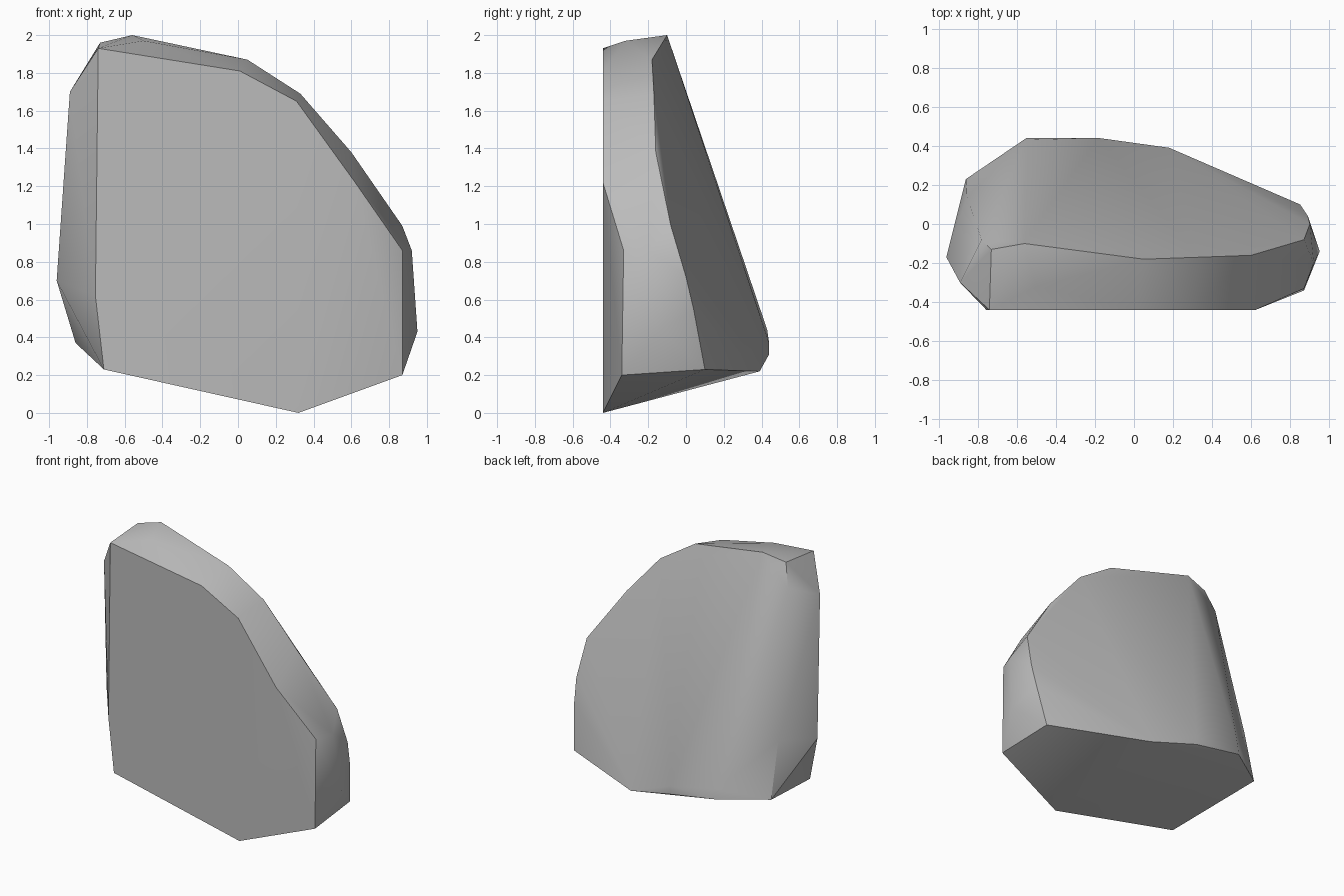
import bpy
import bmesh
import math

cube = bpy.data.objects.get("Cube")
if cube:
    bpy.data.objects.remove(cube, do_unlink=True)

# Stone colour
stone = bpy.data.materials.new("stone grey")
stone.use_nodes = True
grey = (0.5, 0.5, 0.5, 1)
stone.diffuse_color = grey
stone.node_tree.nodes["Principled BSDF"].inputs["Base Color"].default_value = grey

FRONT = -0.44

# Flat front slab outline (x, z)
front_outline = [(-0.74, 1.93), (0.01, 1.81), (0.31, 1.65), (0.62, 1.22),
                 (0.32, 0.0), (-0.71, 0.23), (-0.755, 0.62)]
# Upper ridge, running from the top down the +x shoulder
ridge = [(-0.73, -0.13, 1.96), (-0.5, -0.32, 1.97), (-0.56, -0.10, 2.0),
         (0.05, -0.18, 1.87), (0.33, -0.17, 1.69), (0.60, -0.16, 1.38),
         (0.87, -0.08, 0.99)]
# Narrow +x side
left_side = [(0.87, -0.33, 0.86), (0.92, -0.20, 0.86), (0.95, -0.14, 0.43),
             (0.87, -0.34, 0.20), (0.90, 0.0, 0.72), (0.89, 0.04, 0.55)]
# Back foot, where the sloping back meets the underside
back_foot = [(0.85, 0.10, 0.23), (0.18, 0.39, 0.22), (-0.18, 0.44, 0.31),
             (-0.18, 0.44, 0.37), (-0.55, 0.44, 0.37), (-0.55, 0.43, 0.44)]
# Chipped -x side
right_side = [(-0.86, 0.23, 0.37), (-0.855, 0.14, 0.77), (-0.78, -0.08, 1.80),
              (-0.89, -0.30, 1.70), (-0.96, -0.17, 0.70)]

# Wrap the corners into one faceted boulder
bm = bmesh.new()
corners = [(x, FRONT, z) for x, z in front_outline]
for co in corners + ridge + left_side + back_foot + right_side:
    bm.verts.new(co)
hull = bmesh.ops.convex_hull(bm, input=bm.verts)
loose = [v for v in bm.verts if not v.link_faces]
bmesh.ops.delete(bm, geom=loose, context='VERTS')
bmesh.ops.dissolve_limit(bm, angle_limit=math.radians(1),
                         verts=bm.verts, edges=bm.edges)
bmesh.ops.recalc_face_normals(bm, faces=bm.faces)

mesh = bpy.data.meshes.new("boulder")
bm.to_mesh(mesh)
bm.free()
mesh.materials.append(stone)
boulder = bpy.data.objects.new("boulder", mesh)
bpy.context.collection.objects.link(boulder)

# Soft facets with crisp broken edges
bpy.ops.object.select_all(action='DESELECT')
boulder.select_set(True)
bpy.context.view_layer.objects.active = boulder
bpy.ops.object.shade_smooth_by_angle(angle=math.radians(35))
